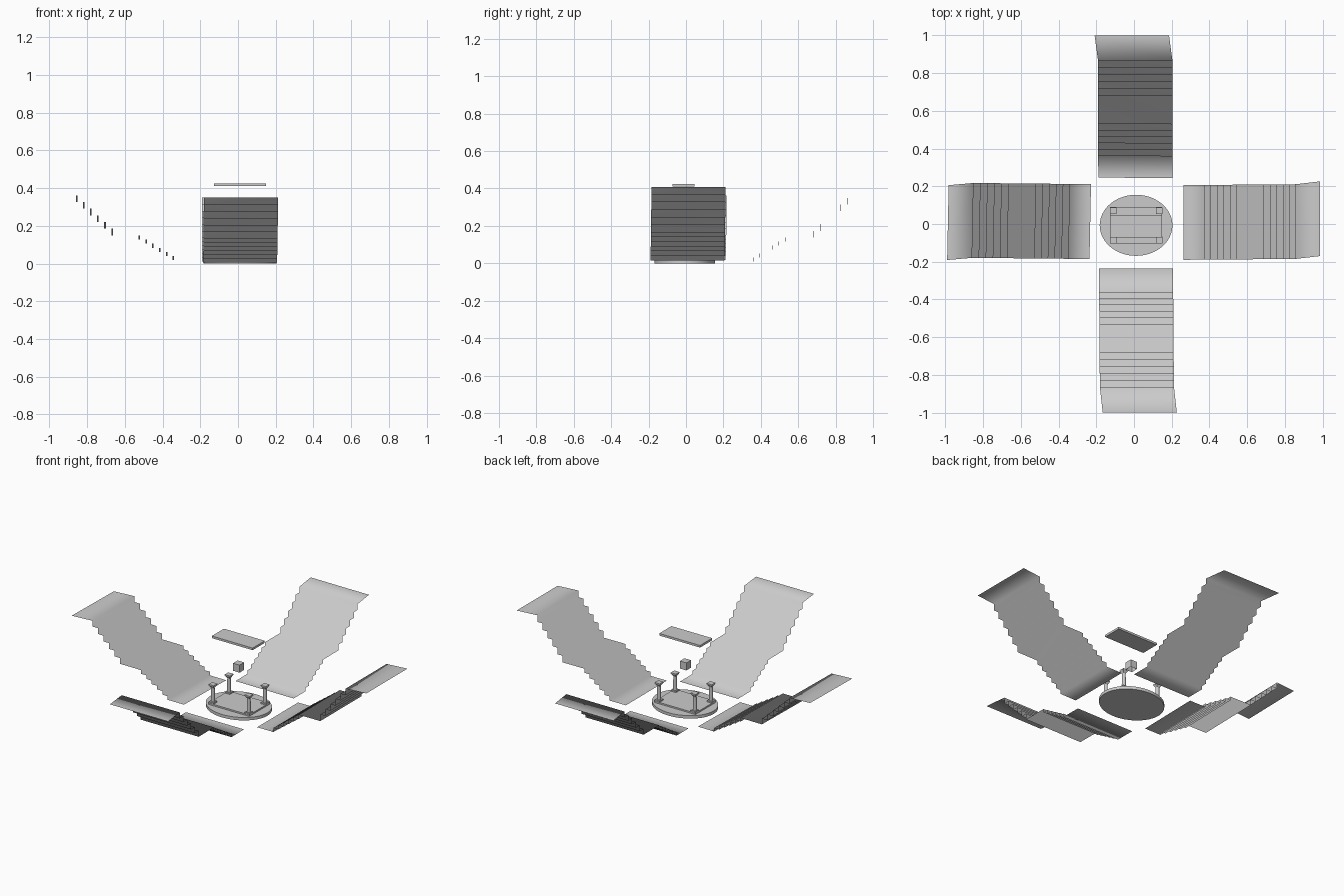
import bpy, bmesh, math
from mathutils import Matrix, Vector

if "Cube" in bpy.data.objects:
    bpy.data.objects.remove(bpy.data.objects["Cube"])

# Mid grey stone
stone = bpy.data.materials.new("stone_grey")
stone.diffuse_color = (0.57, 0.57, 0.57, 1)
stone.use_nodes = True
stone.node_tree.nodes["Principled BSDF"].inputs["Base Color"].default_value = stone.diffuse_color


def mesh_object(name, bm):
    mesh = bpy.data.meshes.new(name)
    bm.to_mesh(mesh)
    bm.free()
    mesh.materials.append(stone)
    ob = bpy.data.objects.new(name, mesh)
    bpy.context.collection.objects.link(ob)
    return ob


def add_box(bm, center, size):
    m = Matrix.Translation(center) @ Matrix.Diagonal((*size, 1))
    return bmesh.ops.create_cube(bm, size=1, matrix=m)["verts"]


def add_cone(bm, x, y, z0, z1, r0, r1, segments, turn=0):
    m = Matrix.Translation((x, y, (z0 + z1) / 2)) @ Matrix.Rotation(turn, 4, 'Z')
    bmesh.ops.create_cone(bm, cap_ends=True, segments=segments, radius1=r0,
                          radius2=r1, depth=z1 - z0, matrix=m)


def stair_profile(start, end, low, high, z0, z1, z2):
    """Six risers, landing, six risers, landing."""
    pts = [(start, z0)]
    for (a, b), za, zb in ((low, z0, z1), (high, z1, z2)):
        for i in range(6):
            u = a + (b - a) * i / 5
            pts.append((u, za + (zb - za) * i / 6))
            pts.append((u, za + (zb - za) * (i + 1) / 6))
    pts.append((end, z2))
    return pts


def staircase(name, angle, v0, v1, drift, end_shift, skew, profile):
    bm = bmesh.new()
    rot = Matrix.Rotation(angle, 3, 'Z')
    rows = []
    for i, (u, z) in enumerate(profile):
        shift = end_shift if i == len(profile) - 1 else drift * u
        rows.append([bm.verts.new(rot @ Vector((u + s * skew, v + shift, z)))
                     for v, s in ((v0, -1), (v1, 1))])
    for a, b in zip(rows, rows[1:]):
        bm.faces.new((a[0], b[0], b[1], a[1])).smooth = True
    return mesh_object(name, bm)


# Four thin, softly shaded staircases rising outward
Q = math.pi / 2
staircase("right_stairs", 0, -0.192, 0.204, 0.008, 0.022, 0,
          stair_profile(0.262, 0.987, (0.372, 0.542), (0.687, 0.857), 0.015, 0.165, 0.408))
staircase("back_stairs", Q, -0.206, 0.189, 0.002, 0.02, 0.001,
          stair_profile(0.245, 1.0, (0.36, 0.53), (0.68, 0.865), 0.01, 0.138, 0.35))
staircase("left_stairs", 2 * Q, -0.209, 0.188, -0.01, 0.003, 0.004,
          stair_profile(0.232, 0.987, (0.343, 0.523), (0.668, 0.855), 0.018, 0.15, 0.362))
staircase("front_stairs", 3 * Q, -0.188, 0.205, 0.008, 0.022, 0,
          stair_profile(0.237, 1.0, (0.36, 0.53), (0.68, 0.865), 0.005, 0.13, 0.35))

# Oval base disc
bm = bmesh.new()
bmesh.ops.create_cone(bm, cap_ends=True, segments=48, radius1=1, radius2=1, depth=1,
                      matrix=Matrix.Translation((0.011, -0.007, 0.009))
                      @ Matrix.Diagonal((0.193, 0.162, 0.018, 1)))
disc = mesh_object("base_disc", bm)
for p in disc.data.polygons:
    p.use_smooth = len(p.vertices) == 4

# Low platform under the columns
bm = bmesh.new()
add_box(bm, (0.011, -0.007, 0.022), (0.276, 0.194, 0.01))
mesh_object("platform", bm)

# Four columns with square feet and flared capitals
R = 0.7071
for name, x, y in (("front_left", -0.110, -0.085), ("front_right", 0.133, -0.085),
                   ("back_left", -0.110, 0.071), ("back_right", 0.133, 0.071)):
    bm = bmesh.new()
    add_box(bm, (x, y, 0.031), (0.034, 0.034, 0.008))
    add_cone(bm, x, y, 0.033, 0.125, 0.012, 0.010, 16)
    add_cone(bm, x, y, 0.120, 0.134, 0.018 * R, 0.034 * R, 4, math.pi / 4)
    add_box(bm, (x, y, 0.137), (0.035, 0.035, 0.006))
    mesh_object(name + "_column", bm)

# Floating cube, open underneath
bm = bmesh.new()
add_box(bm, (0.011, -0.01, 0.25), (0.044, 0.044, 0.046))
bm.normal_update()
bmesh.ops.delete(bm, geom=[f for f in bm.faces if f.normal.z < -0.5], context='FACES_ONLY')
mesh_object("floating_cube", bm)

# Roof slab above
bm = bmesh.new()
add_box(bm, (0.011, -0.013, 0.417), (0.276, 0.117, 0.013))
mesh_object("roof_slab", bm)
